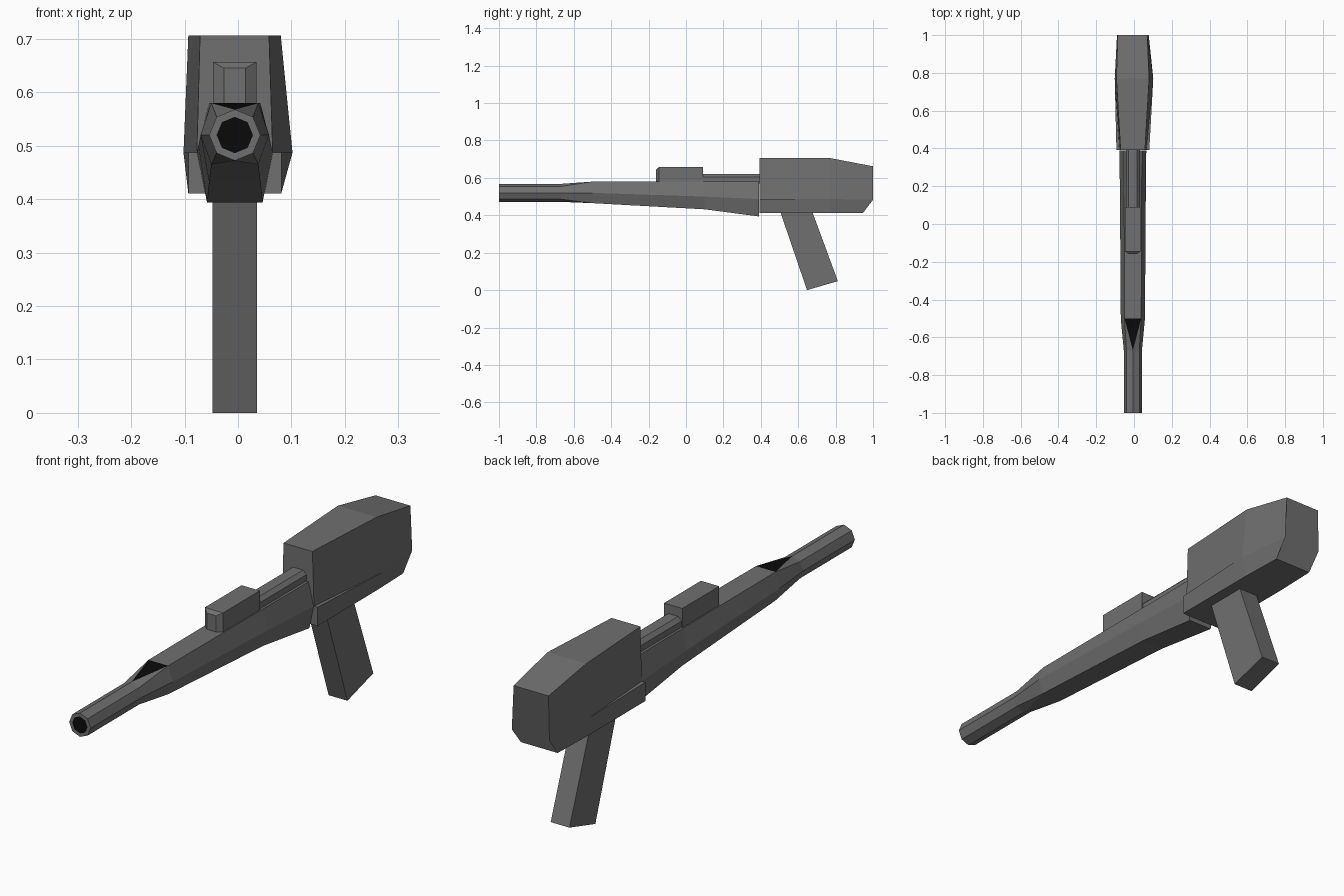
import bpy, bmesh, math

if "Cube" in bpy.data.objects:
    bpy.data.objects.remove(bpy.data.objects["Cube"])

CX = -0.006  # the gun's axis sits slightly left of centre

black = bpy.data.materials.new("black")
black.diffuse_color = (0.003, 0.003, 0.003, 1)
black.use_nodes = True
black.node_tree.nodes["Principled BSDF"].inputs["Base Color"].default_value = black.diffuse_color
grey = bpy.data.materials.new("dark_grey")
grey.diffuse_color = (0.16, 0.16, 0.16, 1)
grey.use_nodes = True
grey.node_tree.nodes["Principled BSDF"].inputs["Base Color"].default_value = grey.diffuse_color


def loft(name, rings, black_faces=(), cap_start=True):
    """Skin a list of equal-length rings; repeated points collapse to triangles."""
    bm = bmesh.new()
    vs = [[bm.verts.new(p) for p in r] for r in rings]
    n = len(rings[0])
    for i in range(len(vs) - 1):
        for k in range(n):
            j = (k + 1) % n
            f = bm.faces.new((vs[i][k], vs[i][j], vs[i + 1][j], vs[i + 1][k]))
            f.material_index = 1 if (i, k) in black_faces else 0
    if cap_start:
        f = bm.faces.new(vs[0])
        f.material_index = 1 if "start" in black_faces else 0
    bm.faces.new(vs[-1])
    bmesh.ops.remove_doubles(bm, verts=bm.verts, dist=1e-5)
    bmesh.ops.recalc_face_normals(bm, faces=bm.faces)
    me = bpy.data.meshes.new(name)
    bm.to_mesh(me)
    bm.free()
    me.materials.append(grey)
    me.materials.append(black)
    ob = bpy.data.objects.new(name, me)
    bpy.context.collection.objects.link(ob)
    return ob


def section(half, y):
    """Mirror (half width, z) points, listed top to bottom, into a closed ring."""
    left = [(CX - w, y, z) for w, z in half]
    right = [(CX + w, y, z) for w, z in reversed(half)]
    return left + right


# barrel and fore-stock: octagonal tube blending into a tapering hexagon
def octagon(r, y):
    c = [(CX - r * math.sin(a * math.pi / 4), y, 0.52 + r * math.cos(a * math.pi / 4)) for a in range(8)]
    return [c[i] for i in (0, 0, 1, 2, 3, 4, 4, 5, 6, 7)]


def hexagon(y, top, mid, mid_z, bot, bot_z):
    tl, ml, bl, br, mr, tr = section([(top, 0.58), (mid, mid_z), (bot, bot_z)], y)
    return [tr, tl, tl, ml, bl, bl, br, br, mr, tr]


loft("barrel_and_forestock", [
    octagon(0.034, -1), octagon(0.048, -1), octagon(0.048, -0.67),
    hexagon(-0.5, 0.044, 0.064, 0.52, 0.044, 0.465),
    hexagon(0.1, 0.046, 0.068, 0.50, 0.048, 0.432),
    hexagon(0.39, 0.048, 0.071, 0.487, 0.052, 0.394)],
    black_faces={"start", (2, 0)})


# rear housing: upper half narrows toward the front, leaving a ledge
def housing_ring(top, upper, lower, bottom, y_low):
    ring = []
    for x, y, z in (top[0], upper[0], lower[0]):
        ring.append((x, y, z))
    ring += [(bottom[0], y_low, 0.411), (bottom[1], y_low, 0.411)]
    return ring + [lower[1], upper[1], top[1]]


def pair(x0, x1, y, z):
    return ((x0, y, z), (x1, y, z))


wide = pair(-0.102, 0.102, 0.77, 0.487)
rear = pair(-0.09, 0.078, 1.0, 0.483)
loft("rear_housing", [
    housing_ring(pair(-0.071, 0.058, 0.392, 0.706), pair(-0.077, 0.065, 0.392, 0.487),
                 pair(-0.093, 0.081, 0.392, 0.487), (-0.093, 0.081), 0.392),
    housing_ring(pair(-0.093, 0.080, 0.77, 0.706), wide, wide, (-0.093, 0.081), 0.77),
    housing_ring(pair(-0.086, 0.070, 1.0, 0.662), rear, rear, (-0.088, 0.076), 0.945)])

# slanted grip
side = [(0.49, 0.46), (0.66, 0.46), (0.812, 0.048), (0.647, 0.0)]
loft("grip", [[(x, y, z) for y, z in side] for x in (-0.048, 0.036)])

# sight block with chamfered front
loft("sight_block", [
    section([(0.02, 0.645), (0.02, 0.57)], -0.16),
    section([(0.041, 0.657), (0.041, 0.57)], -0.145),
    section([(0.041, 0.657), (0.041, 0.57)], 0.09)])

# chamfered rail joining the sight to the housing
rail = [(0.022, 0.62), (0.037, 0.605), (0.037, 0.57)]
loft("top_rail", [section(rail, y) for y in (0.08, 0.40)])
